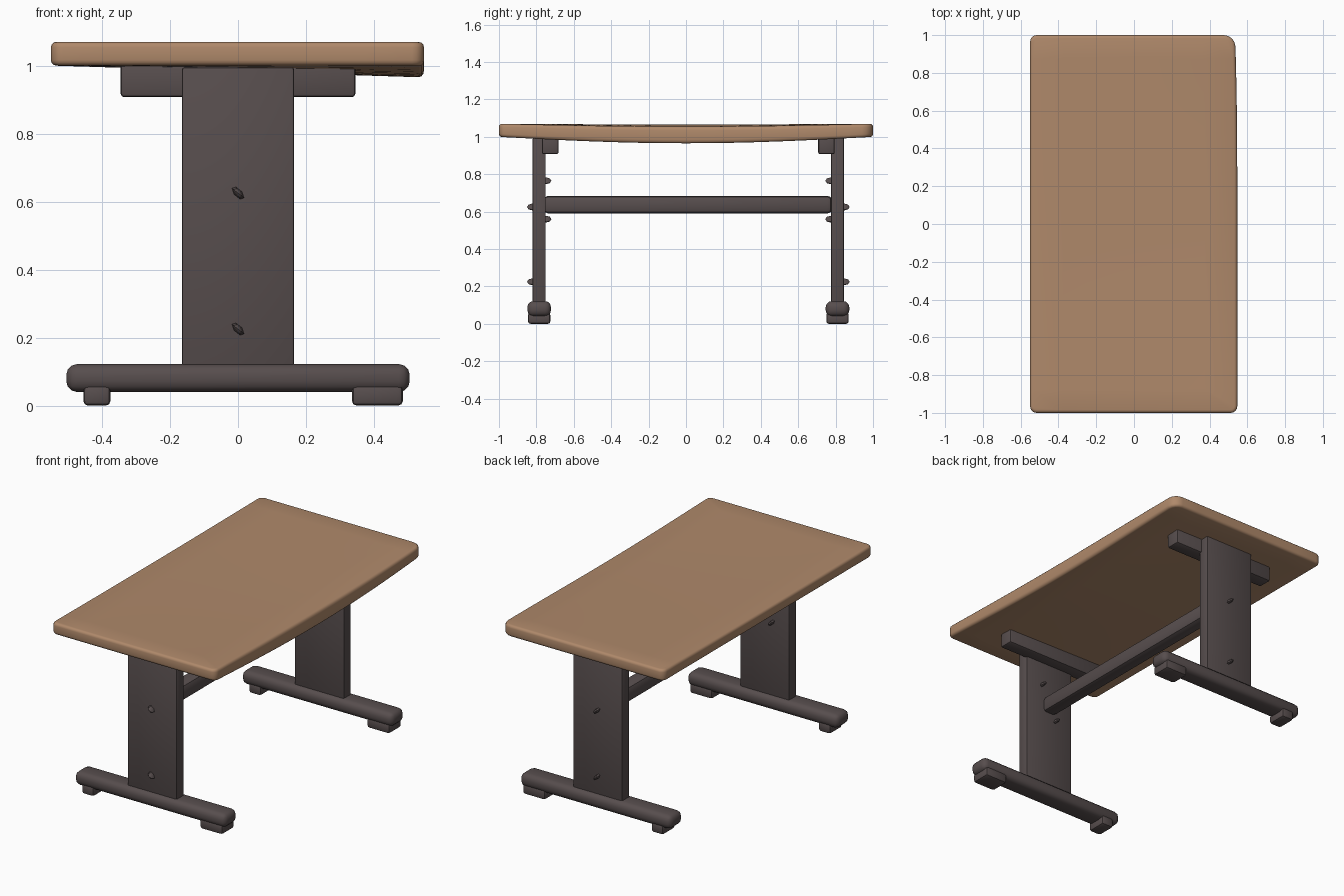
import bpy, bmesh, math
from mathutils import Vector

if "Cube" in bpy.data.objects:
    bpy.data.objects.remove(bpy.data.objects["Cube"], do_unlink=True)


def material(name, rgb):
    mat = bpy.data.materials.new(name)
    mat.use_nodes = True
    mat.diffuse_color = (*rgb, 1)
    mat.node_tree.nodes["Principled BSDF"].inputs["Base Color"].default_value = (*rgb, 1)
    return mat


WOOD = material("light wood", (0.43, 0.25, 0.145))
METAL = material("dark brown metal", (0.095, 0.075, 0.075))


def finish(bm, name, mat, angle=40):
    mesh = bpy.data.meshes.new(name)
    bmesh.ops.recalc_face_normals(bm, faces=bm.faces)
    bm.to_mesh(mesh)
    bm.free()
    mesh.materials.append(mat)
    obj = bpy.data.objects.new(name, mesh)
    bpy.context.collection.objects.link(obj)
    bpy.ops.object.select_all(action="DESELECT")
    obj.select_set(True)
    bpy.context.view_layer.objects.active = obj
    bpy.ops.object.shade_smooth_by_angle(angle=math.radians(angle))
    return obj


def box_mesh(low, high):
    low, high = Vector(low), Vector(high)
    bm = bmesh.new()
    bmesh.ops.create_cube(bm, size=1)
    for v in bm.verts:
        v.co = (low + high) / 2 + v.co * (high - low)
    return bm


def bevel(bm, edges, width, segments):
    bmesh.ops.bevel(bm, geom=edges, offset=width, segments=segments,
                    profile=0.5, affect="EDGES", clamp_overlap=True)


def box(name, low, high, width, segments=2):
    bm = box_mesh(low, high)
    bevel(bm, bm.edges[:], width, segments)
    return finish(bm, name, METAL)


# Tabletop: rounded slab that sags slightly along its right-hand edge
bm = box_mesh((-0.55, -1, 1.0), (0.547, 1, 1.07))
upright = [e for e in bm.edges if abs(e.verts[0].co.z - e.verts[1].co.z) > 0.05]
large = [e for e in upright if e.verts[0].co.x > 0 and e.verts[0].co.y > 0]
small = [e for e in upright if e not in large]
bevel(bm, small, 0.035, 4)
large = [e for e in bm.edges if all(v.co.x > 0.54 and v.co.y > 0.99 for v in e.verts)]
bevel(bm, large, 0.06, 4)
rim = [e for e in bm.edges if abs(e.verts[0].co.z - e.verts[1].co.z) < 0.01]
bevel(bm, rim, 0.016, 3)
for axis, cuts in ((Vector((0, 1, 0)), [i / 8 for i in range(-7, 8)]),
                   (Vector((1, 0, 0)), [i / 8 for i in range(-3, 4)])):
    for c in cuts:
        bmesh.ops.bisect_plane(bm, geom=bm.verts[:] + bm.edges[:] + bm.faces[:],
                               plane_co=axis * c, plane_no=axis)
for v in bm.verts:
    across = (v.co.x + 0.55) / 1.1
    along = math.cos(v.co.y * math.pi / 2)
    under = (1.07 - v.co.z) / 0.07
    v.co.z -= along * ((0.004 + 0.011 * across) * (1 - under) + 0.035 * across * under)
    if v.co.x > 0 and v.co.y > 0:
        v.co.x -= 0.012 * v.co.y ** 3
finish(bm, "tabletop", WOOD, 50)


# Bolt head: small flattened six-sided knob, tilted on the panel
def bolt(name, x, y, z):
    bm = bmesh.new()
    bmesh.ops.create_uvsphere(bm, u_segments=6, v_segments=4, radius=1)
    for v in bm.verts:
        px, pz = v.co.x * 0.017, v.co.y * 0.018
        v.co = Vector((x + px - pz * 0.35, y + v.co.z * 0.028, z + pz - px * 0.35))
    return finish(bm, name, METAL)


# The two leg frames; "inner" points toward the middle of the table
for end, y, inner in (("front", -0.785, 1), ("back", 0.81, -1)):
    box(end + "_leg_panel", (-0.165, y - 0.035, 0.09), (0.165, y + 0.035, 0.995), 0.008)
    box(end + "_foot", (-0.505, y - 0.063, 0.04), (0.505, y + 0.063, 0.122), 0.032, 3)

    # Pads below the foot, the left one larger
    for side, x0, x1 in (("right", -0.455, -0.375), ("left", 0.335, 0.485)):
        box(f"{end}_{side}_pad", (x0, y - 0.06, 0), (x1, y + 0.06, 0.06), 0.014)

    # Bracket carrying the tabletop
    ys = sorted((y + inner * 0.015, y + inner * 0.103))
    box(end + "_bracket", (-0.345, ys[0], 0.907), (0.345, ys[1], 1.005), 0.01)

    # Outer and inner bolts
    for i, z in enumerate((0.225, 0.625)):
        bolt(f"{end}_outer_bolt_{i}", 0, y - inner * 0.037, z)
    for i, (x, z) in enumerate(((-0.05, 0.56), (0.05, 0.765))):
        bolt(f"{end}_inner_bolt_{i}", x, y + inner * 0.037, z)

# Long rail joining the legs
box("crossbar", (-0.045, -0.76, 0.59), (0.045, 0.78, 0.685), 0.024, 2)
